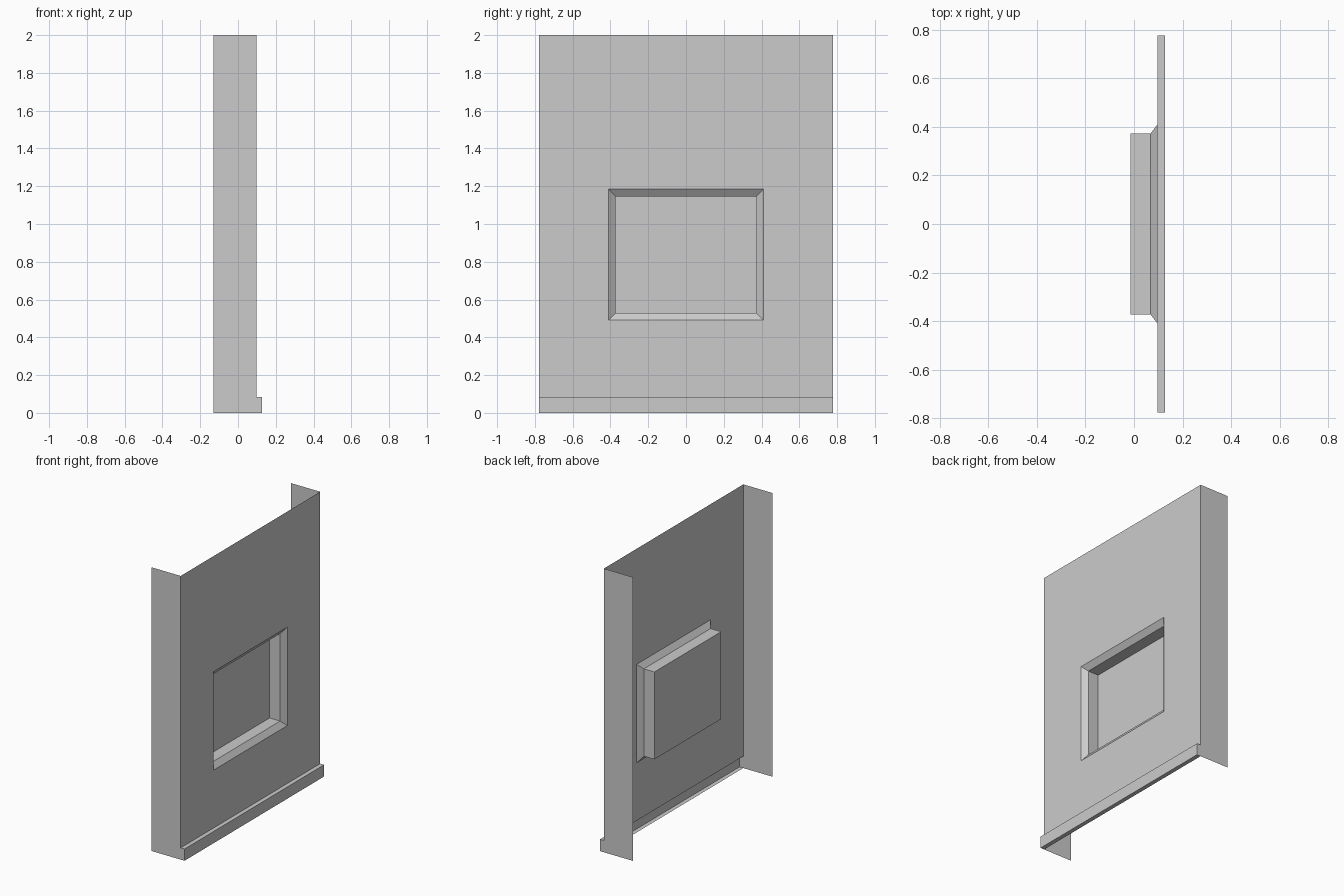
import bpy
import bmesh

if "Cube" in bpy.data.objects:
    bpy.data.objects.remove(bpy.data.objects["Cube"])

HALF_W, TOP = 0.777, 2.0
BACK_X, WALL_X, LEDGE_X, LEDGE_Z = -0.129, 0.097, 0.127, 0.083


def make_object(name, bm):
    mesh = bpy.data.meshes.new(name)
    bm.to_mesh(mesh)
    bm.free()
    bpy.context.collection.objects.link(bpy.data.objects.new(name, mesh))


def ring(bm, x, half_y, z0, z1):
    return [bm.verts.new((x, y, z)) for y, z in
            ((-half_y, z0), (half_y, z0), (half_y, z1), (-half_y, z1))]


# Front panel with a bevelled window recess, as nested rectangles
bm = bmesh.new()
rings = [ring(bm, *r) for r in (
    (WALL_X, HALF_W, LEDGE_Z, TOP),
    (WALL_X, 0.411, 0.491, 1.185),
    (0.068, 0.372, 0.53, 1.146),
    (-0.014, 0.372, 0.53, 1.146))]
for a, b in zip(rings, rings[1:]):
    for i in range(4):
        j = (i + 1) % 4
        bm.faces.new((a[i], a[j], b[j], b[i]))
bm.faces.new(rings[-1])
make_object("front_panel", bm)

# Skirting ledge along the bottom
bm = bmesh.new()
profile = ((WALL_X, LEDGE_Z), (LEDGE_X, LEDGE_Z), (LEDGE_X, 0), (WALL_X, 0))
rows = [[bm.verts.new((x, y, z)) for y in (-HALF_W, HALF_W)] for x, z in profile]
for a, b in zip(rows, rows[1:]):
    bm.faces.new((a[0], b[0], b[1], a[1]))
make_object("skirting", bm)

# Side panels, stepped around the skirting
side = [(BACK_X, 0), (LEDGE_X, 0), (LEDGE_X, LEDGE_Z),
        (WALL_X, LEDGE_Z), (WALL_X, TOP), (BACK_X, TOP)]
for name, y in (("side_panel_near", -HALF_W), ("side_panel_far", HALF_W)):
    bm = bmesh.new()
    verts = [bm.verts.new((x, y, z)) for x, z in side]
    bm.faces.new(verts if y < 0 else verts[::-1])
    make_object(name, bm)
